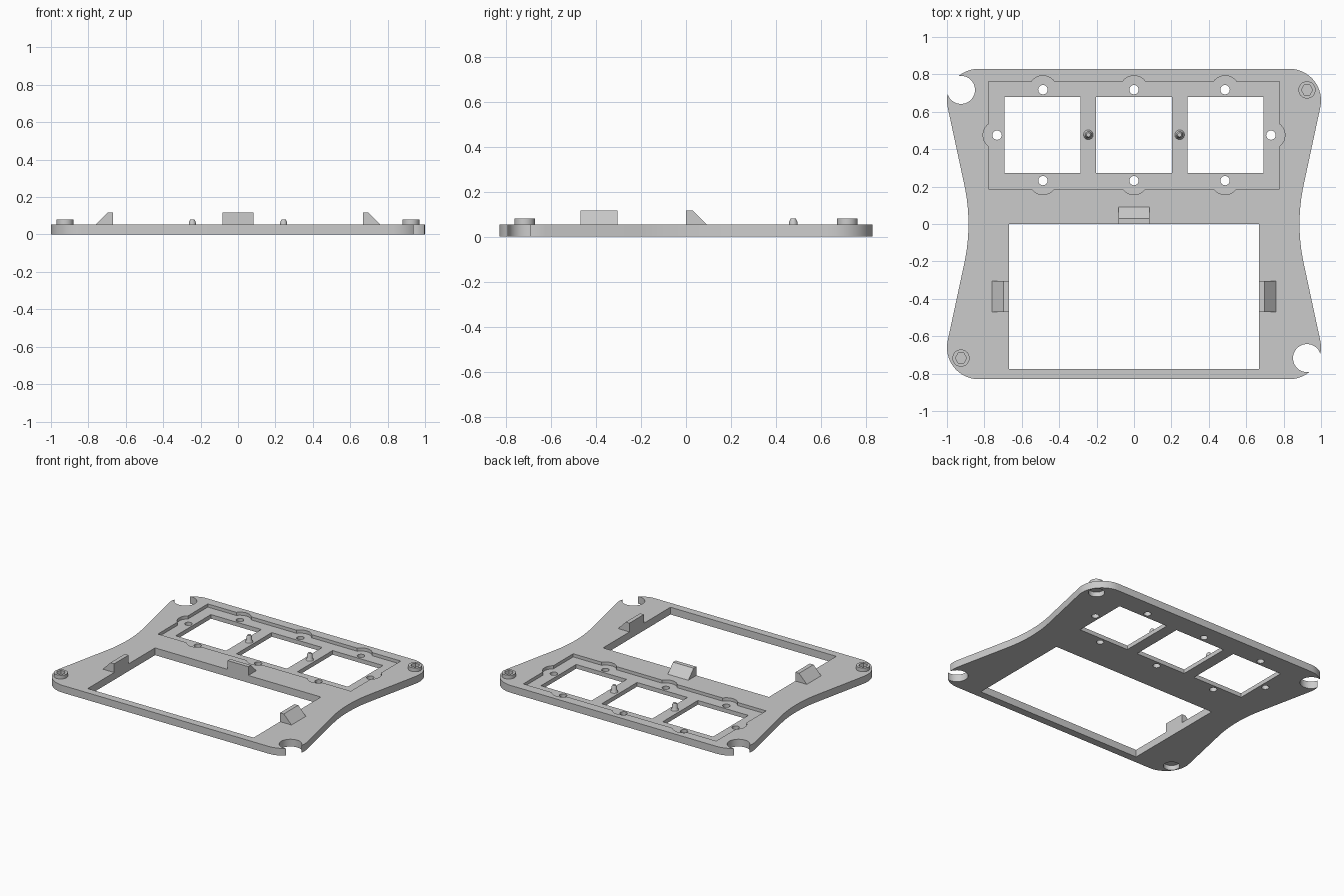
import bpy, bmesh
from math import sin, cos, pi, radians

if "Cube" in bpy.data.objects:
    bpy.data.objects.remove(bpy.data.objects["Cube"], do_unlink=True)

grey = bpy.data.materials.new("plain grey")
grey.use_nodes = True
grey.diffuse_color = (0.6, 0.6, 0.6, 1)
grey.node_tree.nodes["Principled BSDF"].inputs["Base Color"].default_value = (0.6, 0.6, 0.6, 1)

TOP = 0.053      # plate thickness
FLOOR = 0.03     # pocket floor height


def prism(name, points, shift):
    """Solid made by sweeping a flat 3D outline along a vector."""
    bm = bmesh.new()
    face = bm.faces.new([bm.verts.new(p) for p in points])
    swept = bmesh.ops.extrude_face_region(bm, geom=[face])["geom"]
    verts = [g for g in swept if isinstance(g, bmesh.types.BMVert)]
    bmesh.ops.translate(bm, verts=verts, vec=shift)
    bmesh.ops.recalc_face_normals(bm, faces=bm.faces[:])
    mesh = bpy.data.meshes.new(name)
    bm.to_mesh(mesh)
    bm.free()
    mesh.materials.append(grey)
    obj = bpy.data.objects.new(name, mesh)
    bpy.context.collection.objects.link(obj)
    return obj


def disc(name, x, y, r, z0, z1, sides=32):
    ring = [(x + r * cos(2 * pi * i / sides), y + r * sin(2 * pi * i / sides), z0)
            for i in range(sides)]
    return prism(name, ring, (0, 0, z1 - z0))


def block(name, x0, x1, y0, y1, z0, z1):
    return prism(name, [(x0, y0, z0), (x1, y0, z0), (x1, y1, z0), (x0, y1, z0)],
                 (0, 0, z1 - z0))


def activate(obj):
    bpy.ops.object.select_all(action='DESELECT')
    obj.select_set(True)
    bpy.context.view_layer.objects.active = obj


def cut(obj, cutter):
    activate(obj)
    mod = obj.modifiers.new("cut", 'BOOLEAN')
    mod.operation = 'DIFFERENCE'
    mod.solver = 'EXACT'
    mod.object = cutter
    bpy.ops.object.modifier_apply(modifier=mod.name)
    bpy.data.objects.remove(cutter, do_unlink=True)


def smooth(obj):
    activate(obj)
    bpy.ops.object.shade_smooth_by_angle(angle=radians(30))


# Plate outline: waisted sides and rounded corners, one quarter mirrored
waist, bend = 0.885, radians(12)
quarter = [(waist + 1 - cos(bend * i / 8), sin(bend * i / 8)) for i in range(9)]
for i in range(17):
    a = -bend + (pi / 2 + bend) * i / 16
    quarter.append((0.83 + 0.17 * cos(a), 0.66 + 0.17 * sin(a)))
half = quarter + [(-x, y) for x, y in reversed(quarter)]
outline = half + [(x, -y) for x, y in reversed(half[1:-1])]
plate = prism("plate", [(x, y, 0) for x, y in outline], (0, 0, TOP))

# Shallow pocket with round lobes at the screw holes
screws = [(x, y) for x in (-0.487, 0, 0.487) for y in (0.232, 0.718)]
screws += [(-0.732, 0.475), (0.732, 0.475)]
cut(plate, block("pocket_cutter", -0.777, 0.777, 0.188, 0.762, FLOOR, 0.2))
for x, y in screws:
    cut(plate, disc("lobe_cutter", x, y, 0.075, FLOOR, 0.2))
    cut(plate, disc("screw_cutter", x, y, 0.025, -0.1, 0.2, 24))

# Three square windows and the large opening
for x in (-0.49, 0, 0.49):
    cut(plate, block("window_cutter", x - 0.203, x + 0.203, 0.273, 0.678, -0.1, 0.2))
cut(plate, block("opening_cutter", -0.668, 0.668, -0.775, 0, -0.1, 0.2))

# Open corner holes on one diagonal, hex bosses over recesses on the other
for s in (-1, 1):
    cut(plate, disc("corner_cutter", -0.925 * s, 0.717 * s, 0.075, -0.1, 0.2, 40))
    x, y = 0.925 * s, 0.717 * s
    cut(plate, disc("recess_cutter", x, y, 0.054, -0.1, 0.035))
    boss = disc("hex_boss", x, y, 0.046, TOP - 0.004, 0.08)
    cut(boss, disc("hex_cutter", x, y, 0.03, -0.1, 0.2, 6))
    smooth(boss)
smooth(plate)

# Wedge clips around the large opening: (distance outward, height)
wedge = [(0, TOP - 0.004), (0.096, TOP - 0.004), (0.092, TOP), (0.03, 0.117), (0, 0.117)]
prism("rear_clip", [(-0.083, d, z) for d, z in wedge], (0.166, 0, 0))
for side, s in (("left", 1), ("right", -1)):
    prism(side + "_clip", [(s * (0.668 + d), -0.47, z) for d, z in wedge], (0, 0.166, 0))

# Tapered locating pegs on the bars between the windows
profile = [(0.026, FLOOR - 0.004), (0.026, FLOOR), (0.019, 0.042), (0.018, 0.066),
           (0.011, 0.08)]
for side, x in (("left", 0.244), ("right", -0.244)):
    bm = bmesh.new()
    rings = [[bm.verts.new((x + r * cos(pi * i / 12), 0.477 + r * sin(pi * i / 12), z))
              for i in range(24)] for r, z in profile]
    for low, high in zip(rings, rings[1:]):
        for i in range(24):
            j = (i + 1) % 24
            bm.faces.new((low[i], low[j], high[j], high[i]))
    bm.faces.new(rings[-1])
    bm.faces.new(rings[0][::-1])
    mesh = bpy.data.meshes.new(side + "_peg")
    bm.to_mesh(mesh)
    bm.free()
    mesh.materials.append(grey)
    peg = bpy.data.objects.new(side + "_peg", mesh)
    bpy.context.collection.objects.link(peg)
    smooth(peg)
